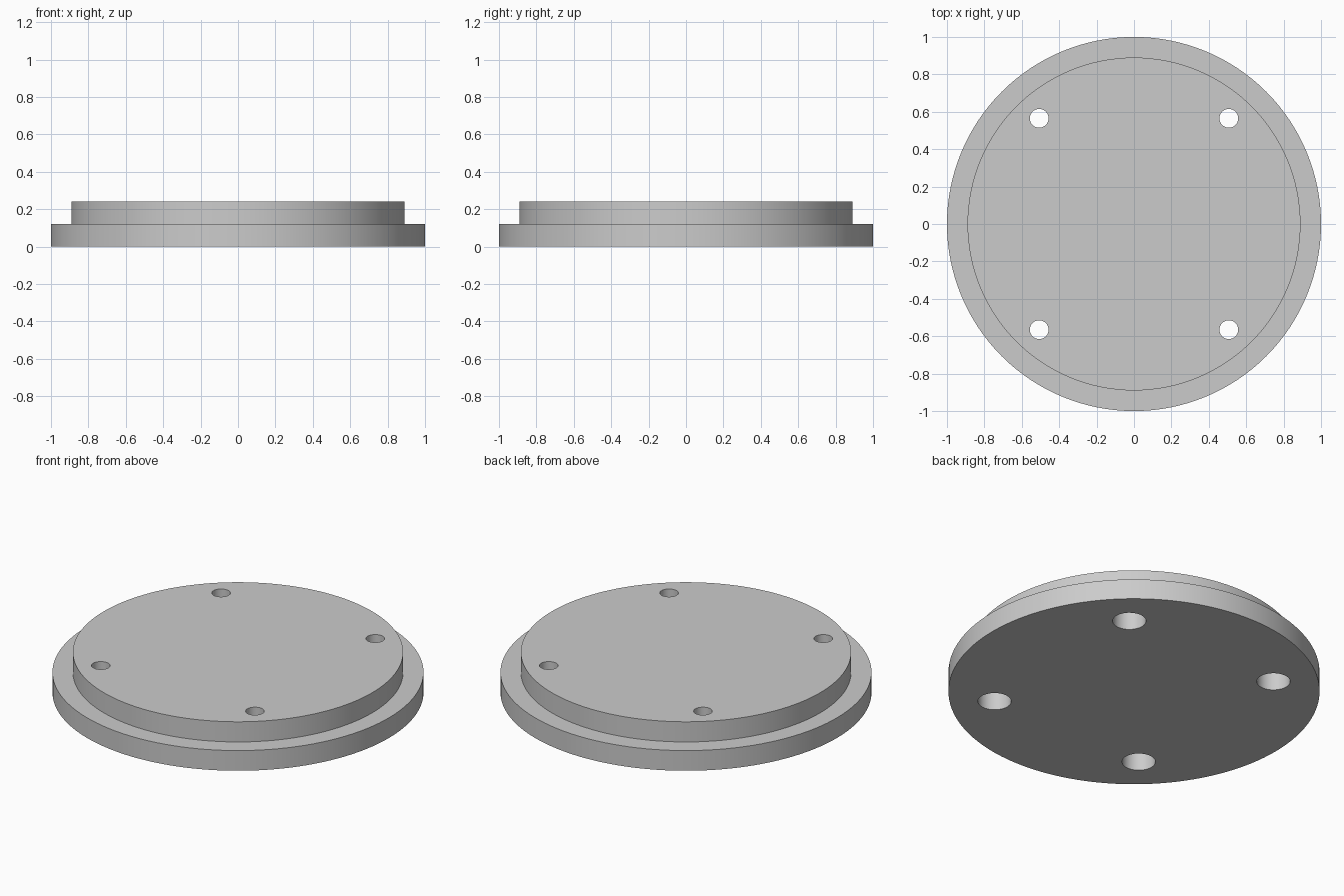
import bpy
import math

cube = bpy.data.objects.get("Cube")
if cube:
    bpy.data.objects.remove(cube, do_unlink=True)

FLANGE_R, BOSS_R = 1.0, 0.89
STEP_Z, TOP_Z = 0.12, 0.24
HOLE_X, HOLE_Y = 0.507, 0.565
HOLE_R, COUNTERBORE_R = 0.05, 0.09

grey = bpy.data.materials.new("plain_grey")
grey.use_nodes = True
color = (0.6, 0.6, 0.6, 1)
grey.diffuse_color = color
grey.node_tree.nodes["Principled BSDF"].inputs["Base Color"].default_value = color


def lathe(name, profile, sides, location=(0, 0, 0)):
    """Closed solid turned from (radius, z) points, capped at both ends."""
    verts, faces = [], []
    for r, z in profile:
        for i in range(sides):
            a = math.tau * i / sides
            verts.append((r * math.cos(a), r * math.sin(a), z))
    for k in range(len(profile) - 1):
        for i in range(sides):
            j = (i + 1) % sides
            lo, hi = k * sides, (k + 1) * sides
            faces.append((lo + i, lo + j, hi + j, hi + i))
    faces.append(tuple(reversed(range(sides))))
    faces.append(tuple(range(len(verts) - sides, len(verts))))
    mesh = bpy.data.meshes.new(name)
    mesh.from_pydata(verts, [], faces)
    mesh.materials.append(grey)
    obj = bpy.data.objects.new(name, mesh)
    obj.location = location
    bpy.context.collection.objects.link(obj)
    return obj


# Stepped disc: wide flange below, narrower boss above
cover = lathe("flanged_cover", [(FLANGE_R, 0), (FLANGE_R, STEP_Z),
                                (BOSS_R, STEP_Z), (BOSS_R, TOP_Z)], 128)

# Four bolt holes, counterbored from the underside
cutters = []
for sx in (-1, 1):
    for sy in (-1, 1):
        cutter = lathe("bolt_hole_cutter",
                       [(COUNTERBORE_R, -0.1), (COUNTERBORE_R, STEP_Z),
                        (HOLE_R, STEP_Z), (HOLE_R, TOP_Z + 0.1)],
                       48, (sx * HOLE_X, sy * HOLE_Y, 0))
        cutter.hide_render = True
        mod = cover.modifiers.new("bolt_hole", "BOOLEAN")
        mod.operation = "DIFFERENCE"
        mod.solver = "EXACT"
        mod.object = cutter
        cutters.append(cutter)

# Apply the cuts, drop the cutters and smooth the round walls
bpy.ops.object.select_all(action="DESELECT")
bpy.context.view_layer.objects.active = cover
cover.select_set(True)
for mod in list(cover.modifiers):
    bpy.ops.object.modifier_apply(modifier=mod.name)
for cutter in cutters:
    bpy.data.objects.remove(cutter, do_unlink=True)
bpy.ops.object.shade_smooth_by_angle(angle=math.radians(30))
